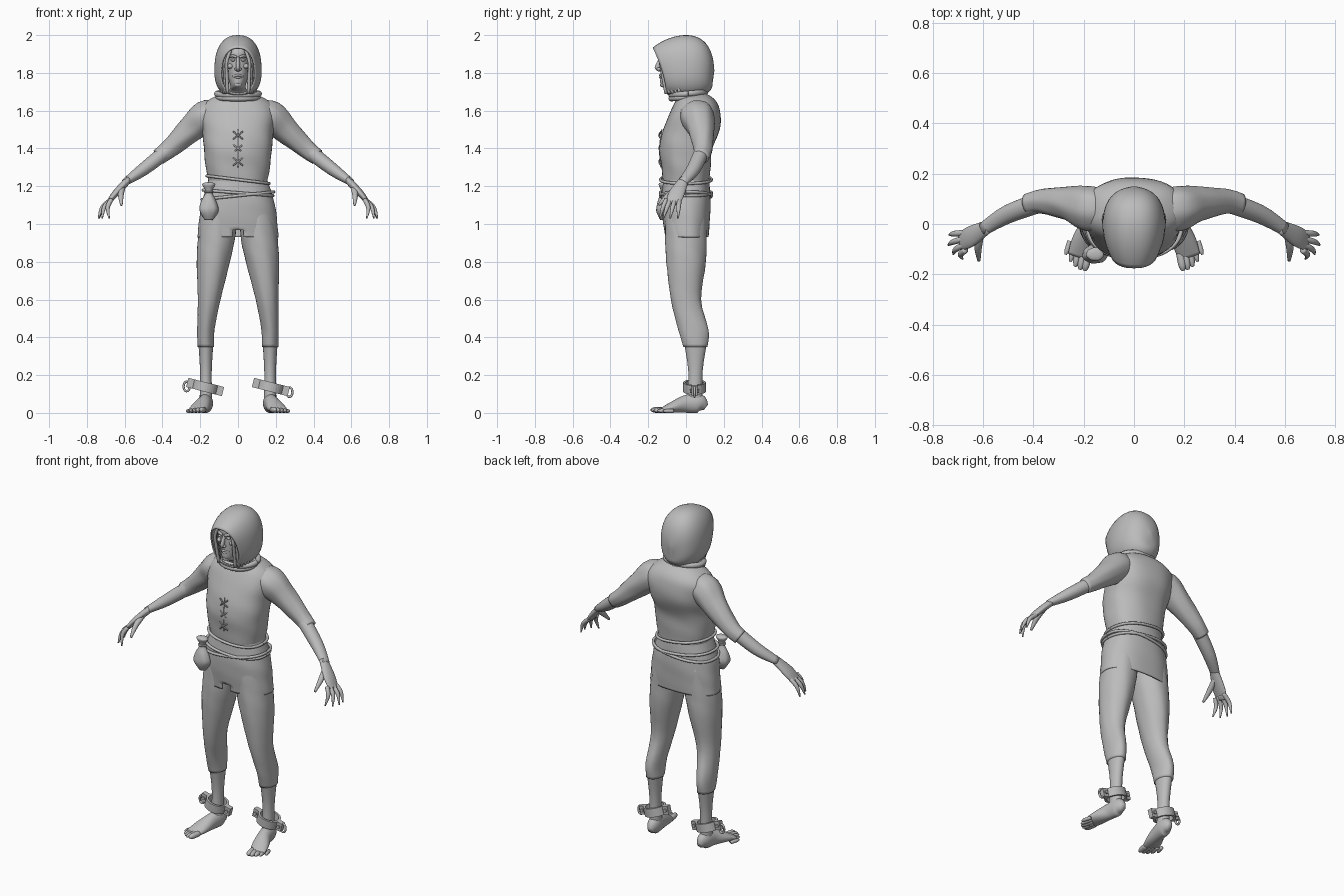
import bpy, bmesh, math
from mathutils import Vector, Matrix

default_cube = bpy.data.objects.get("Cube")
if default_cube:
    bpy.data.objects.remove(default_cube)

grey = bpy.data.materials.new("plain_grey")
grey.use_nodes = True
grey.diffuse_color = (.5, .5, .5, 1)
grey.node_tree.nodes["Principled BSDF"].inputs["Base Color"].default_value = grey.diffuse_color

ALONG_X, ALONG_Y, ALONG_Z = Vector((1, 0, 0)), Vector((0, 1, 0)), Vector((0, 0, 1))


def add_object(name, bm, smooth=True):
    bmesh.ops.recalc_face_normals(bm, faces=bm.faces)
    mesh = bpy.data.meshes.new(name)
    bm.to_mesh(mesh)
    bm.free()
    mesh.materials.append(grey)
    for polygon in mesh.polygons:
        polygon.use_smooth = smooth
    part = bpy.data.objects.new(name, mesh)
    bpy.context.collection.objects.link(part)
    return part


def thicken(part, thickness):
    modifier = part.modifiers.new("thickness", 'SOLIDIFY')
    modifier.thickness = thickness


def spline(keys, steps):
    """Catmull-Rom curve through rows of numbers"""
    rows = []
    for i in range(len(keys) - 1):
        span = keys[max(i - 1, 0)], keys[i], keys[i + 1], keys[min(i + 2, len(keys) - 1)]
        for k in range(steps):
            t = k / steps
            rows.append([q + t / 2 * (r - p + t * (2 * p - 5 * q + 4 * r - s + t * (3 * (q - r) + s - p)))
                         for p, q, r, s in zip(*span)])
    return rows + [list(keys[-1])]


def superellipse(index, count, power):
    angle = math.tau * index / count
    c, s = math.cos(angle), math.sin(angle)
    return math.copysign(abs(c) ** (2 / power), c), math.copysign(abs(s) ** (2 / power), s)


def bridge(bm, rings, caps):
    for lower, upper in zip(rings, rings[1:]):
        for j in range(len(lower)):
            bm.faces.new((lower[j - 1], lower[j], upper[j], upper[j - 1]))
    if caps:
        bm.faces.new(rings[0])
        bm.faces.new(rings[-1])


def loft(name, keys, side=1, across=None, count=32, steps=4, power=2, fold=0, caps=True, cut=None):
    """Skin over rings (x, y, z, radius, radius): level, or square to the path if across is given"""
    rows = spline(keys, steps)
    centres = [Vector((row[0] * side, row[1], row[2])) for row in rows]
    bm = bmesh.new()
    rings = []
    for i, (x, y, z, ru, rv) in enumerate(rows):
        u, v = ALONG_X, ALONG_Y
        if across:
            path = (centres[min(i + 1, len(rows) - 1)] - centres[max(i - 1, 0)]).normalized()
            u = (across - path * across.dot(path)).normalized()
            v = path.cross(u)
        ring = []
        for j in range(count):
            c, s = superellipse(j, count, power)
            angle = math.tau * j / count
            crease = 1 + fold * math.sin(5 * angle + 34 * z) * math.cos(2 * angle - 21 * z)
            ring.append(bm.verts.new(centres[i] + (u * c * ru + v * s * rv) * crease))
        rings.append(ring)
    bridge(bm, rings, caps)
    if cut:
        unwanted = [face for face in bm.faces if cut(face.calc_center_median())]
        bmesh.ops.delete(bm, geom=unwanted, context='FACES')
    return add_object(name, bm)


def upright(name, rows, **options):
    """Loft on the centre plane from rows (height, half width, half depth, y)"""
    return loft(name, [(0, y, z, width, depth) for z, width, depth, y in rows], **options)


def cord(name, path, radius, side=1, across=ALONG_Z, taper=0):
    last = len(path) - 1
    sizes = [radius * (1 - taper * (i / last) ** 4) for i in range(last + 1)]
    return loft(name, [(*point, size, size) for point, size in zip(path, sizes)], side, across, count=12)


def loop(name, centre, u, v, radius, side=1, power=2, count=32):
    """Closed cord around the ellipse spanned by u and v"""
    path = []
    for j in range(count + 1):
        c, s = superellipse(j, count, power)
        path.append(Vector(centre) + Vector(u) * c + Vector(v) * s)
    return cord(name, path, radius, side, Vector(u).cross(Vector(v)).normalized())


def ball(name, centre, size):
    bm = bmesh.new()
    bmesh.ops.create_uvsphere(bm, u_segments=20, v_segments=12, radius=1,
                              matrix=Matrix.LocRotScale(Vector(centre), None, Vector(size)))
    return add_object(name, bm)


def shackle(name, x):
    """Tilted iron band with a bolted hasp at each end"""
    hub = Matrix.Translation((x, .045, .137)) @ Matrix.Rotation(.25, 4, 'Y')
    bm = bmesh.new()
    rings = []
    for scale, z in ((1, -.025), (1, .025), (.8, .025), (.8, -.025), (1, -.025)):
        circle = [superellipse(j, 32, 2) for j in range(32)]
        rings.append([bm.verts.new(hub @ Vector((c * scale * .066, s * scale * .06, z))) for c, s in circle])
    bridge(bm, rings, caps=False)
    bmesh.ops.remove_doubles(bm, verts=bm.verts, dist=.0001)
    for end in (1, -1):
        place = hub @ Matrix.Translation((end * .08, 0, 0))
        bmesh.ops.create_cube(bm, size=1, matrix=place @ Matrix.Diagonal((.035, .03, .05, 1)))
        bmesh.ops.create_cone(bm, cap_ends=True, segments=10, radius1=.01, radius2=.01, depth=.045,
                              matrix=place @ Matrix.Rotation(math.pi / 2, 4, 'X'))
    return add_object(name, bm, smooth=False)


# Tunic: blouse above the belt, open skirt with a front slit below it
upright("blouse", [(1.2, .15, .12, 0), (1.3, .17, .13, 0), (1.4, .18, .14, 0), (1.5, .19, .15, .03),
                   (1.6, .2, .13, .05), (1.66, .15, .1, .05), (1.7, .06, .05, .04)],
        count=48, power=2.3, fold=.012)
skirt = upright("tunic_skirt", [(1.25, .15, .12, 0), (1.1, .195, .13, 0), (.93, .215, .115, .005)],
                count=64, steps=10, power=2.3, fold=.008, caps=False,
                cut=lambda c: c.y < 0 and abs(c.x) < (1.01 - c.z) * .3)
thicken(skirt, .008)

# Crossed laces down the chest
for z in (1.47, 1.4, 1.33):
    for side in (1, -1):
        cord("lace", [(-.025, -.133, z - .02), (0, -.143, z), (.025, -.133, z + .02)], .004, side)
cord("front_opening", [(0, -.128, 1.5), (0, -.14, 1.4), (0, -.133, 1.3)], .003, across=ALONG_X)

# Rope belt turns with different tilts
for z, width, tilt in ((1.235, .165, .02), (1.165, .185, .015), (1.15, .19, -.02)):
    loop("rope_belt", (0, 0, z), (width, 0, -tilt), (0, .135, 0), .008, power=2.3)

# Belt pouch with a tied neck
loft("pouch", [(-.155, -.12, z, size, size * .75) for z, size in
               ((1.02, .02), (1.07, .05), (1.12, .04), (1.17, .017), (1.21, .035), (1.22, .015))], fold=.05)
loop("pouch_tie", (-.155, -.12, 1.17), ALONG_X * .02, ALONG_Y * .018, .005)

for side, label in ((1, "left_"), (-1, "right_")):
    # Sleeve, forearm and hand
    loft(label + "sleeve", [(.1, .05, 1.59, .07, .06), (.17, .06, 1.57, .09, .085), (.25, .08, 1.5, .07, .07),
                            (.36, .09, 1.4, .05, .05), (.42, .08, 1.355, .043, .043)], side, ALONG_Y, fold=.03)
    loft(label + "forearm", [(.36, .09, 1.4, .04, .04), (.5, .04, 1.29, .037, .034), (.6, -.02, 1.22, .027, .019)],
         side, ALONG_Y)
    loft(label + "palm", [(.58, -.01, 1.235, .026, .02), (.65, -.05, 1.16, .042, .018), (.69, -.07, 1.11, .035, .01)],
         side, ALONG_Y)
    for i in range(4):
        spread = .4 - .6 * i
        base = Vector((.67, -.035 - .023 * i, 1.13))
        tip = Vector((.67 + .07 * math.cos(spread), -.07 + .07 * math.sin(spread), 1.03))
        knuckle = base.lerp(tip, .5) + Vector((.014, 0, .008))
        cord(label + "finger", [base, knuckle, tip], .012, side, ALONG_Y, taper=.7)
    cord(label + "thumb", [(.61, -.03, 1.2), (.62, -.09, 1.155), (.617, -.145, 1.1)], .016, side, ALONG_X, taper=.6)

    # Trouser leg and bare shin
    loft(label + "trouser", [(.1, 0, 1.1, .085, .11), (.11, 0, .95, .098, .11), (.13, 0, .8, .088, .105),
                             (.153, 0, .6, .06, .08), (.17, .04, .44, .046, .08), (.17, .05, .35, .044, .064)],
         side, fold=.018)
    loft(label + "shin", [(.17, .05, .4, .042, .066), (.17, .05, .22, .031, .038), (.17, .045, .04, .034, .043)], side)

    # Bare foot with toes fanning outward
    loft(label + "foot", [(.165, .105, .03, .015, .018), (.168, .07, .05, .036, .05), (.178, 0, .047, .038, .047),
                          (.2, -.07, .03, .048, .03), (.22, -.13, .014, .044, .012)], side, ALONG_X)
    for i in range(5):
        radius = .016 - .0015 * i
        base = Vector((.183 + .018 * i, -.115 + .012 * i, radius))
        tip = Vector((.196 + .019 * i, -.186 + .004 * i * i, radius))
        cord(label + "toe", [base, base.lerp(tip, .7), tip], radius, side, ALONG_X, taper=.6)

    # Ankle shackle with one hanging link on the outer hasp
    shackle(label + "shackle", side * .174)
    loop(label + "link", (.272, .045, .125 - side * .015), ALONG_X * .016, ALONG_Z * .025, .006, side)

    # Eyes, brows and cheeks
    ball(label + "eye", (side * .027, -.13, 1.868), (.013, .009, .007))
    cord(label + "brow", [(.008, -.14, 1.883), (.027, -.138, 1.89), (.05, -.115, 1.884)], .007, side)
    ball(label + "cheekbone", (side * .042, -.11, 1.835), (.018, .02, .014))
    ball(label + "nostril", (side * .011, -.145, 1.82), (.008, .011, .008))

    # Hair hanging beside the face
    for i in range(5):
        root = Vector((.04 + .009 * i, -.135 + .018 * i, 1.92))
        offsets = ((0, 0, 0), (.02, 0, -.06), (.02, .01, -.12), (.015, .03, -.23))
        cord(label + "hair_lock", [root + Vector(offset) for offset in offsets], .009, side, ALONG_X)

# Head on its neck, with nose, lips and chin
upright("head", [(1.64, .05, .06, .02), (1.7, .05, .06, 0), (1.73, .04, .08, -.05), (1.79, .056, .085, -.05),
                 (1.87, .067, .095, -.04), (1.92, .064, .09, -.04), (1.97, .02, .03, -.03)])
upright("nose", [(1.885, .007, .01, -.128), (1.83, .011, .016, -.15), (1.808, .007, .008, -.14)], count=16)
ball("chin", (0, -.118, 1.737), (.021, .02, .014))
for z in (1.776, 1.788):
    cord("lip", [(-.024, -.12, 1.782), (0, -.137, z), (.024, -.12, 1.782)], .006)

# Hood: closed arches swept from the peaked opening to the back of the head
bm = bmesh.new()
rings = []
for step in range(31):
    sweep = math.radians(-48 + 4.5 * step)
    u, swell = math.sin(sweep), max(math.cos(sweep), .01)
    half_width = .125 * swell ** .8
    top_y, bottom_y = .2 * u - .05 * u * u, .14 * u
    top_z, bottom_z = 1.8 + .2 * swell, 1.735 - .07 * swell
    ring = []
    for j in range(40):
        c, s = superellipse(j, 40, 2.4)
        rise = (s + 1) / 2
        ring.append(bm.verts.new((half_width * c * (1.06 - .12 * rise),
                                  bottom_y + (top_y - bottom_y) * rise ** 1.6,
                                  bottom_z + (top_z - bottom_z) * rise)))
    rings.append(ring)
bridge(bm, rings, caps=False)
bm.faces.new(rings[-1])
thicken(add_object("hood", bm), .008)

# Cowl rolls where the hood meets the shoulders
for z, width in ((1.69, .112), (1.672, .105)):
    loop("cowl_roll", (0, .012, z), ALONG_X * width, (0, .09, .008), .015)
